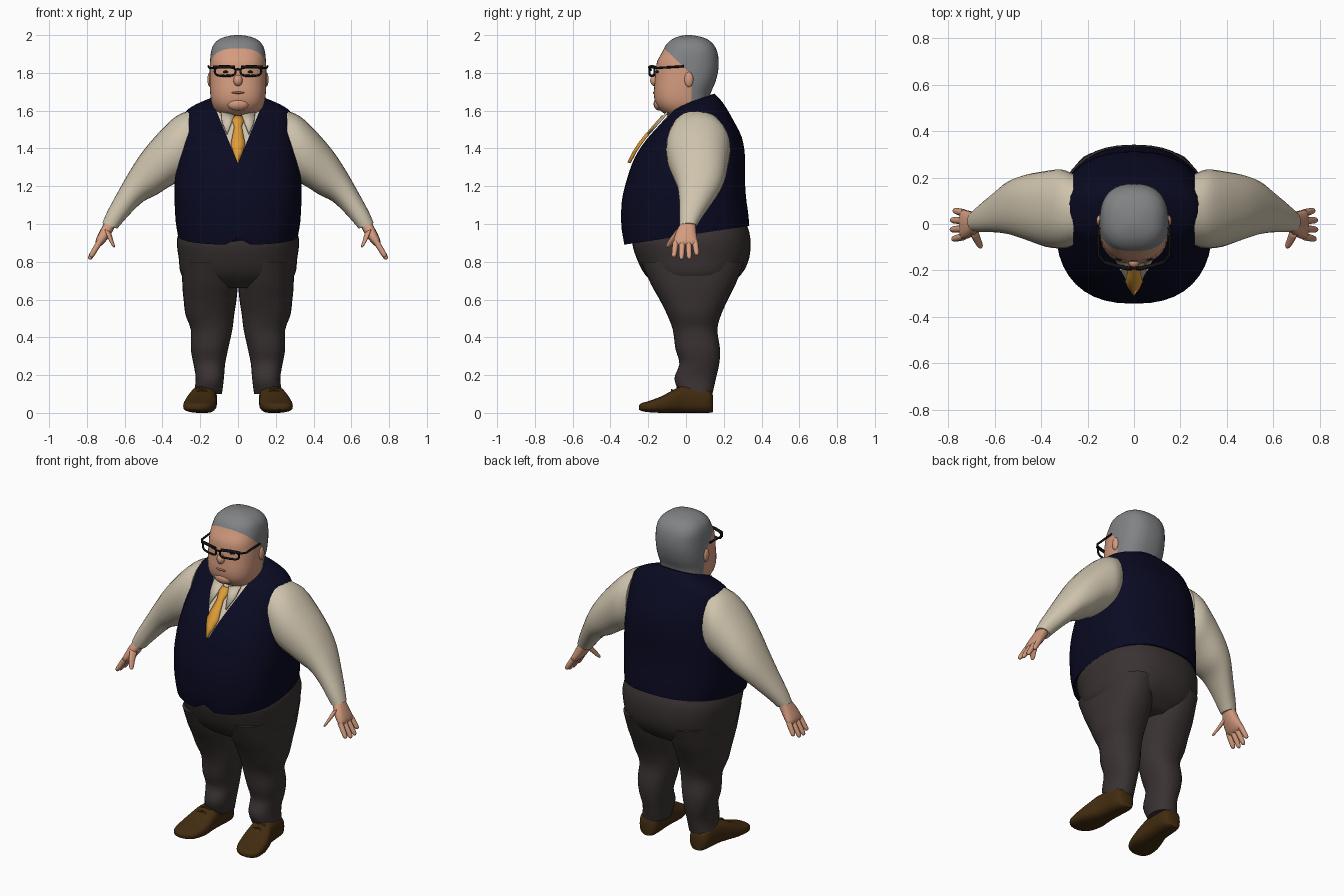
import bpy, bmesh, math
from mathutils import Vector, Matrix

cube = bpy.data.objects.get("Cube")
if cube:
    bpy.data.objects.remove(cube)


def material(name, *rgb):
    m = bpy.data.materials.new(name)
    m.use_nodes = True
    m.diffuse_color = (*rgb, 1)
    bsdf = next(n for n in m.node_tree.nodes if n.type == "BSDF_PRINCIPLED")
    bsdf.inputs["Base Color"].default_value = (*rgb, 1)
    bsdf.inputs["Roughness"].default_value = 0.8
    return m


NAVY = material("navy wool", .003, .003, .016)
CLOTH = material("brown grey cloth", .042, .032, .032)
SHIRT = material("cream cotton", .62, .55, .42)
SKIN = material("skin", .66, .33, .21)
LIP = material("lip", .48, .19, .13)
GREY = material("grey hair", .22, .225, .235)
GOLD = material("gold silk", .75, .34, .04)
LEATHER = material("brown leather", .055, .025, .005)
BLACK = material("black plastic", .006, .006, .007)


def finish(name, bm, *mats, thickness=0):
    """Turn a bmesh into a smooth-shaded object."""
    bmesh.ops.recalc_face_normals(bm, faces=bm.faces[:])
    mesh = bpy.data.meshes.new(name)
    bm.to_mesh(mesh)
    bm.free()
    for m in mats:
        mesh.materials.append(m)
    ob = bpy.data.objects.new(name, mesh)
    bpy.context.collection.objects.link(ob)
    if thickness:
        ob.modifiers.new("thickness", "SOLIDIFY").thickness = thickness
        ob.modifiers["thickness"].offset = 0
    for other in bpy.context.selected_objects:
        other.select_set(False)
    ob.select_set(True)
    bpy.context.view_layer.objects.active = ob
    bpy.ops.object.shade_smooth_by_angle(angle=math.radians(50))
    return ob


def spline(rows, k=3):
    """Smooth in-between rows that pass through every given row."""
    out = []
    for i in range(len(rows) - 1):
        a, b, c, d = (rows[max(0, min(len(rows) - 1, i + j))] for j in (-1, 0, 1, 2))
        for s in range(k):
            t = s / k
            out.append([q + t / 2 * (r - p + t * (2*p - 5*q + 4*r - w + t * (3*(q - r) + w - p)))
                        for p, q, r, w in zip(a, b, c, d)])
    return out + [list(rows[-1])]


def ring(c, u, v, n=40, p=2):
    """Closed rounded outline about c with half axes u and v."""
    def power(f):
        return math.copysign(abs(f) ** (2 / p), f)
    c, u, v = Vector(c), Vector(u), Vector(v)
    return [c + u * power(math.cos(a)) + v * power(math.sin(a))
            for a in (2 * math.pi * i / n for i in range(n))]


def loft(bm, rings):
    loops = [[bm.verts.new(p) for p in r] for r in rings]
    n = len(loops[0])
    for a, b in zip(loops, loops[1:]):
        for i in range(n):
            j = (i + 1) % n
            bm.faces.new((a[i], a[j], b[j], b[i]))
    bm.faces.new(loops[0])
    bm.faces.new(loops[-1])


def body(bm, rows, p):
    """Stacked rings: front z, back z, half width, front y, back y."""
    loft(bm, [ring((0, (f + b) / 2, (zf + zb) / 2), (w, 0, 0), (0, (b - f) / 2, (zb - zf) / 2), p=p)
              for zf, zb, w, f, b in spline(rows)])


def cut(bm, point, normal, test):
    faces = [f for f in bm.faces if test(f.calc_center_median())]
    geom = faces + list({e for f in faces for e in f.edges}) + list({v for f in faces for v in f.verts})
    bmesh.ops.bisect_plane(bm, geom=geom, plane_co=point, plane_no=normal)


def blob(name, c, r, mat):
    bm = bmesh.new()
    bmesh.ops.create_uvsphere(bm, u_segments=16, v_segments=10, radius=1,
                              matrix=Matrix.Translation(c) @ Matrix.Diagonal((*r, 1)))
    finish(name, bm, mat)


def wire(name, points, r, mat, closed=False):
    cu = bpy.data.curves.new(name, "CURVE")
    cu.dimensions = "3D"
    cu.bevel_depth, cu.bevel_resolution, cu.use_fill_caps = r, 2, True
    s = cu.splines.new("POLY")
    s.points.add(len(points) - 1)
    for q, p in zip(s.points, points):
        q.co = (*p, 1)
    s.use_cyclic_u = closed
    cu.materials.append(mat)
    bpy.context.collection.objects.link(bpy.data.objects.new(name, cu))


# Waistcoat with a V opening showing the shirt and a notched hem
TORSO = [(.89, .99, .318, -.33, .335), (.98, 1.05, .33, -.342, .33), (1.12, 1.14, .336, -.34, .318),
         (1.24, 1.24, .335, -.312, .312), (1.35, 1.36, .32, -.272, .312), (1.44, 1.46, .305, -.215, .295),
         (1.52, 1.55, .295, -.145, .25), (1.57, 1.62, .275, -.1, .21), (1.6, 1.66, .215, -.075, .18),
         (1.62, 1.69, .14, -.05, .15)]
NECK_Z, NECK_SLOPE = 1.32, .41
bm = bmesh.new()
body(bm, TORSO, 2.4)
for v in bm.verts:
    if abs(v.co.x) < .01 and v.co.y < 0 and v.co.z < .98:
        v.co.z += .035 * (.98 - v.co.z) / .09
for s in (-1, 1):
    cut(bm, (0, 0, NECK_Z), (s, 0, -NECK_SLOPE), lambda c: c.y < .02 and c.z > 1.25)
for f in bm.faces:
    c = f.calc_center_median()
    f.material_index = int(c.y < 0 and abs(c.x) < NECK_SLOPE * (c.z - NECK_Z))
finish("waistcoat", bm, NAVY, SHIRT)


def chest(z):
    """Front y of the torso at height z."""
    for a, b in zip(TORSO, TORSO[1:]):
        if a[0] <= z <= b[0]:
            return a[3] + (b[3] - a[3]) * (z - a[0]) / (b[0] - a[0])


# Tie and collar points laid on the chest
bm = bmesh.new()
previous = None
for z, w in [(1.57, .02), (1.545, .03), (1.51, .019), (1.46, .029), (1.42, .037), (1.38, .025), (1.325, .002)]:
    row = [bm.verts.new((x * w, chest(z) - (.016 if x else .024), z)) for x in (-1, 0, 1)]
    if previous:
        for i in (0, 1):
            bm.faces.new((previous[i], previous[i + 1], row[i + 1], row[i]))
    previous = row
finish("tie", bm, GOLD, thickness=.012)
for s, side in ((1, "left"), (-1, "right")):
    bm = bmesh.new()
    bm.faces.new([bm.verts.new((s * x, chest(z) - .016, z))
                  for x, z in ((.018, 1.575), (.09, 1.59), (.085, 1.54), (.058, 1.475))])
    finish(side + "_collar_point", bm, SHIRT, thickness=.012)

# Trouser seat
bm = bmesh.new()
body(bm, [(.97, 1.0, .3, -.28, .32), (.9, .93, .324, -.285, .34), (.82, .82, .314, -.262, .335),
          (.73, .73, .3, -.215, .29), (.66, .66, .24, -.13, .2)], 2.4)
finish("trouser_seat", bm, CLOTH)

# Head with grey hair split off along the hairline
bm = bmesh.new()
body(bm, [(z, z, w, f, b) for z, w, f, b in [
    (1.54, .08, -.04, .11), (1.57, .095, -.09, .115), (1.6, .122, -.135, .12), (1.64, .14, -.162, .125),
    (1.69, .147, -.17, .13), (1.75, .15, -.166, .155), (1.81, .15, -.16, .17), (1.86, .148, -.153, .173),
    (1.91, .143, -.126, .166), (1.95, .129, -.105, .146), (1.98, .096, -.07, .11), (1.995, .05, -.03, .06),
    (2.0, .015, 0, .025)]], 2.5)
cut(bm, (0, 0, 1.82), (0, .95, 1), lambda c: c.y < .08)
cut(bm, (0, .03, 0), (0, 1, 0), lambda c: c.z < 1.84)
for f in bm.faces:
    c = f.calc_center_median()
    f.material_index = int(c.y > .03 or .95 * c.y + c.z > 1.82)
finish("head", bm, SKIN, GREY)
blob("nose", (0, -.166, 1.76), (.024, .024, .03), SKIN)
blob("mouth", (0, -.168, 1.695), (.035, .008, .006), LIP)
blob("chin", (0, -.14, 1.635), (.06, .032, .035), SKIN)

# Glasses bridge
wire("glasses_bridge", [(-.016, -.186, 1.815), (0, -.192, 1.82), (.016, -.186, 1.815)], .006, BLACK)

for s, side in ((1, "left"), (-1, "right")):
    # Face details and glasses
    blob(side + "_ear", (s * .148, .015, 1.765), (.014, .024, .04), SKIN)
    blob(side + "_eye", (s * .06, -.149, 1.805), (.02, .008, .008), BLACK)
    wire(side + "_glasses_rim", ring((s * .068, -.18, 1.808), (s * .055, .014, 0), (0, 0, .024), 20, 3),
         .006, BLACK, True)
    wire(side + "_glasses_brow", [(s * .018, -.193, 1.83), (s * .07, -.182, 1.833), (s * .13, -.164, 1.83)],
         .009, BLACK)
    wire(side + "_glasses_temple", [(s * .126, -.166, 1.825), (s * .152, -.135, 1.827), (s * .156, -.01, 1.835)],
         .006, BLACK)

    # Sleeve: upper edge x z, lower edge x z, centre y, half depth
    bm = bmesh.new()
    loft(bm, [ring((s * (a + c) / 2, y, (b + d) / 2), (s * (a - c) / 2, 0, (b - d) / 2), (0, r, 0), 28, 2.2)
              for a, b, c, d, y, r in spline([
                  (.26, 1.6, .26, 1.25, .06, .155), (.325, 1.572, .3, 1.23, .065, .17),
                  (.4, 1.505, .36, 1.2, .065, .163), (.5, 1.39, .43, 1.155, .072, .14),
                  (.57, 1.285, .5, 1.12, .07, .115), (.63, 1.18, .56, 1.065, .05, .086),
                  (.69, 1.07, .61, 1.01, .025, .06), (.718, 1.005, .64, .975, .012, .045)])])
    finish(side + "_sleeve", bm, SHIRT)

    # Hand: palm, four fingers and thumb
    def limb(rows, p=2):
        loft(bm, [ring((s * x, y, z), (s * t * .85, 0, t * .5), (0, w, 0), 14, p)
                  for x, y, z, t, w in spline(rows)])
    bm = bmesh.new()
    limb([(.675, .012, 1.005, .03, .038), (.705, 0, .95, .03, .055),
          (.733, -.002, .905, .023, .064), (.742, -.002, .888, .012, .058)], 2.5)
    for i, drop in enumerate((.07, .09, .092, .08)):
        y = .048 - .034 * i
        limb([(.733 + drop * t * .6, y * (1 + .2 * t), .905 - drop * t, r, r)
              for t, r in ((0, .016), (.5, .015), (.9, .012), (1, .004))])
    limb([(.69, -.03, .965, .022, .024), (.675, -.068, .92, .018, .02),
          (.662, -.092, .888, .013, .014), (.66, -.096, .878, .004, .005)])
    finish(side + "_hand", bm, SKIN)

    # Trouser leg: height, inner x, outer x, front y, back y
    bm = bmesh.new()
    loft(bm, [ring((s * (a + b) / 2, (f + k) / 2, z), ((b - a) / 2, 0, 0), (0, (k - f) / 2, 0), 32, 2.3)
              for z, a, b, f, k in spline([
                  (.8, .01, .295, -.24, .31), (.68, .002, .295, -.185, .262), (.6, .008, .288, -.14, .222),
                  (.52, .02, .278, -.1, .186), (.44, .03, .25, -.07, .166), (.34, .052, .25, -.056, .18),
                  (.26, .068, .236, -.035, .176), (.18, .075, .224, -.062, .158), (.1, .085, .235, -.03, .14)])])
    finish(side + "_trouser_leg", bm, CLOTH)

    # Shoe: y, centre x, half width, bottom z, top z
    bm = bmesh.new()
    loft(bm, [ring((s * x, y, (lo + hi) / 2), (w, 0, 0), (0, 0, (hi - lo) / 2), 24, 2.8)
              for y, x, w, lo, hi in spline([
                  (.143, .17, .035, .004, .09), (.115, .172, .06, 0, .13), (.0, .18, .066, 0, .145),
                  (-.06, .19, .076, 0, .125), (-.13, .2, .086, 0, .088), (-.2, .211, .078, .004, .062),
                  (-.235, .216, .055, .01, .052), (-.25, .218, .02, .018, .04)])])
    finish(side + "_shoe", bm, LEATHER)
    for y, z in ((-.045, .137), (-.075, .122)):
        wire(side + "_shoe_lace", [(s * .19 - .035, y, z - .012), (s * .19, y, z), (s * .19 + .035, y, z - .012)],
             .005, LEATHER)
